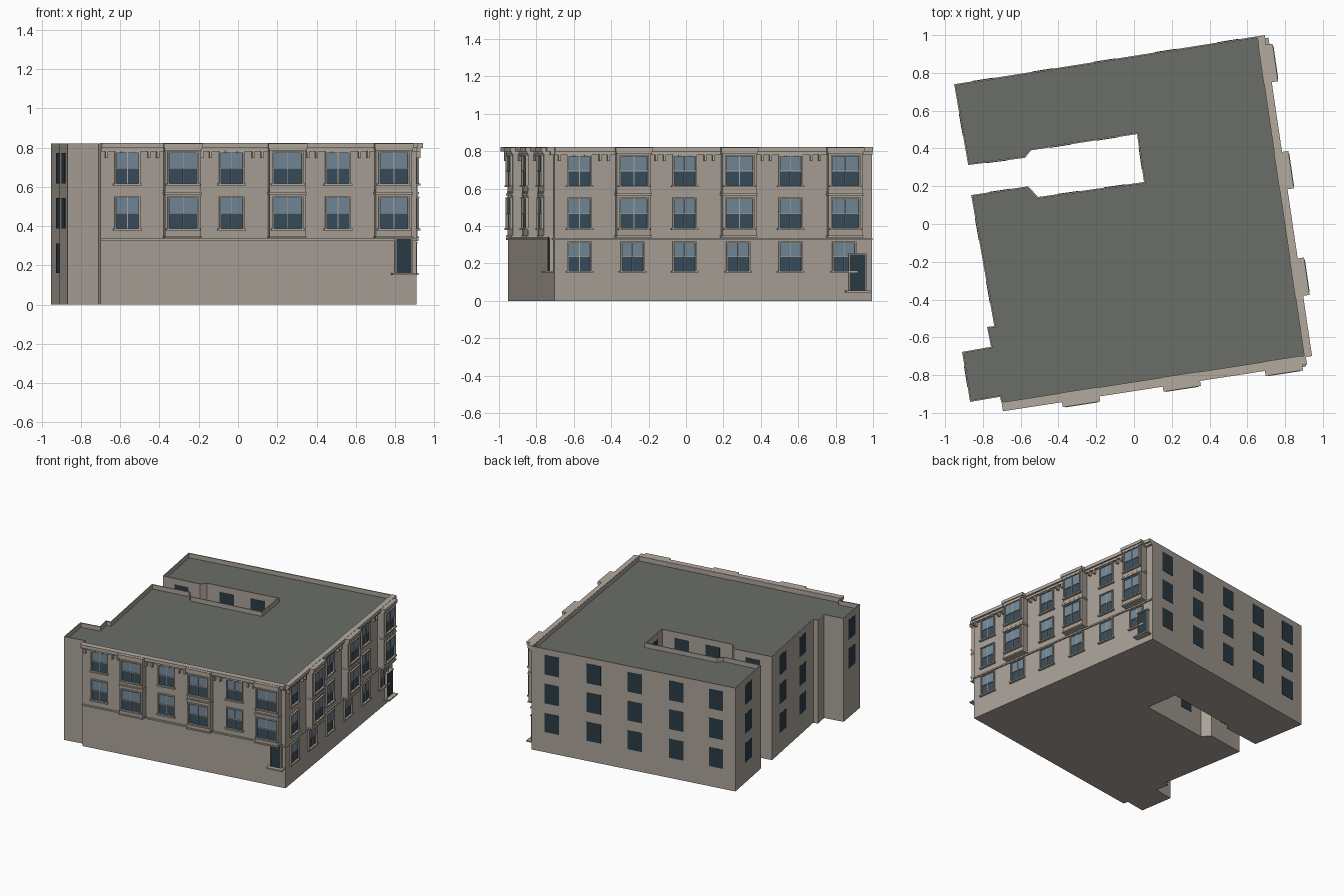
import bpy, bmesh
from mathutils import Vector

if "Cube" in bpy.data.objects:
    bpy.data.objects.remove(bpy.data.objects["Cube"])

def mat(name, r, g, b):
    m = bpy.data.materials.new(name)
    m.diffuse_color = (r, g, b, 1)
    m.use_nodes = True
    m.node_tree.nodes["Principled BSDF"].inputs["Base Color"].default_value = m.diffuse_color
    return m

WALL = mat("wall_stone", 0.40, 0.355, 0.31)
TRIM = mat("trim_stone", 0.45, 0.40, 0.34)
ROOF = mat("roof_grey", 0.145, 0.155, 0.135)
GLASS_UP = mat("glass_upper", 0.17, 0.25, 0.32)
GLASS_LOW = mat("glass_lower", 0.04, 0.075, 0.11)
DARK = mat("glass_dark", 0.024, 0.045, 0.06)

H, ROOF_Z = 0.82, 0.785
FLOORS = [(0.16, 0.31), (0.388, 0.543), (0.617, 0.772)]

# footprint, counter-clockwise from the front left corner
PTS = [(-0.70, -0.952), (0.91, -0.704), (0.66, 0.995), (-0.952, 0.74),
       (-0.878, 0.312), (-0.577, 0.35), (-0.545, 0.39), (0.016, 0.476),
       (0.053, 0.222), (-0.508, 0.143), (-0.56, 0.20), (-0.862, 0.153),
       (-0.74, -0.54), (-0.778, -0.545), (-0.757, -0.65), (-0.91, -0.677),
       (-0.868, -0.942), (-0.71, -0.915)]

parts = {}

def part(name, material):
    if name not in parts:
        parts[name] = (bmesh.new(), material)
    return parts[name][0]

def finish(name, bm, mats):
    bmesh.ops.recalc_face_normals(bm, faces=bm.faces[:])
    me = bpy.data.meshes.new(name)
    bm.to_mesh(me)
    bm.free()
    for m in mats:
        me.materials.append(m)
    ob = bpy.data.objects.new(name, me)
    bpy.context.collection.objects.link(ob)

class Side:
    """Wall frame: u along the wall, v outward, z up."""
    def __init__(self, i):
        a, b = Vector(PTS[i]), Vector(PTS[(i + 1) % len(PTS)])
        self.o, self.len = a, (b - a).length
        self.d = (b - a).normalized()
        self.n = Vector((self.d.y, -self.d.x))

    def box(self, name, material, u0, u1, v0, v1, z0, z1):
        bm = part(name, material)
        vs = []
        for z in (z0, z1):
            for u, v in ((u0, v0), (u1, v0), (u1, v1), (u0, v1)):
                p = self.o + self.d * u + self.n * v
                vs.append(bm.verts.new((p.x, p.y, z)))
        for f in ((3, 2, 1, 0), (4, 5, 6, 7), (0, 1, 5, 4),
                  (1, 2, 6, 5), (2, 3, 7, 6), (3, 0, 4, 7)):
            bm.faces.new([vs[k] for k in f])

def sash_window(s, pre, u, v, w, z0, z1):
    h, zm, t = w / 2, (z0 + z1) / 2, 0.008
    s.box(pre + "_lower_glass", GLASS_LOW, u - h, u + h, v - .004, v + .002, z0, zm)
    s.box(pre + "_upper_glass", GLASS_UP, u - h, u + h, v - .004, v + .004, zm, z1)
    fr = pre + "_window_frames"
    for e in (-1, 1):
        c = u + e * h
        s.box(fr, TRIM, c - t / 2, c + t / 2, v - .004, v + .012, z0, z1)
    s.box(fr, TRIM, u - .002, u + .002, v, v + .007, z0, z1)
    s.box(fr, TRIM, u - h, u + h, v, v + .008, zm - .002, zm + .002)
    s.box(fr, TRIM, u - h - t / 2, u + h + t / 2, v - .004, v + .014, z1, z1 + .008)
    s.box(pre + "_window_sills", TRIM, u - h - .012, u + h + .012, v - .004, v + .018, z0 - .01, z0)

def bay(s, pre, u):
    h, d = 0.0925, 0.052
    s.box(pre + "_bays", WALL, u - h, u + h, -.01, d, 0.345, 0.80)
    # mouldings at the foot, between the floors and at the top
    for z, hh, out in ((0.338, .010, .008), (0.562, .012, .008), (0.578, .006, .004),
                       (0.785, .012, .008), (0.797, .023, .015)):
        s.box(pre + "_bay_mouldings", TRIM, u - h - out / 2, u + h + out / 2, -.01, d + out, z, z + hh)
    for z0, z1 in FLOORS[1:]:
        sash_window(s, pre + "_bay", u, d, 0.15, z0, z1)

def door(s, pre, u0, u1, z0, z1):
    s.box(pre + "_door", DARK, u0, u1, -.01, .018, z0, z1)
    for c in (u0, u1):
        s.box(pre + "_door_frame", TRIM, c - .003, c + .003, -.01, .022, z0, z1)
    s.box(pre + "_door_frame", TRIM, u0 - .005, u1 + .005, -.01, .026, z1, z1 + .008)
    s.box(pre + "_door_step", TRIM, u0 - .02, u1 + .02, -.01, .05, z0 - .01, z0)

# body with sunken roof behind a thin parapet
bm = bmesh.new()
base = bm.faces.new([bm.verts.new((x, y, 0)) for x, y in PTS])
r = bmesh.ops.extrude_face_region(bm, geom=[base], use_keep_orig=True)
top = [g for g in r["geom"] if isinstance(g, bmesh.types.BMFace)][0]
bmesh.ops.translate(bm, verts=top.verts[:], vec=(0, 0, H))
bm.normal_update()
bmesh.ops.inset_region(bm, faces=[top], thickness=0.008, use_even_offset=True)
r = bmesh.ops.extrude_face_region(bm, geom=[top])
roof = [g for g in r["geom"] if isinstance(g, bmesh.types.BMFace)][0]
if top.is_valid:
    bm.faces.remove(top)
bmesh.ops.translate(bm, verts=roof.verts[:], vec=(0, 0, ROOF_Z - H))
roof.material_index = 1
finish("building_body", bm, [WALL, ROOF])

# street facades: window spots as fractions of the wall
def facade(i, pre, spots, ground, out):
    s = Side(i)
    for k, f in enumerate(spots):
        u = f * s.len
        if ground:
            sash_window(s, pre, u, 0, 0.122, *FLOORS[0])
        if k % 2:
            bay(s, pre, u)
            continue
        for z0, z1 in FLOORS[1:]:
            sash_window(s, pre, u, 0, 0.122, z0, z1)
        # cornice brackets
        for off in (.03, .11, .155):
            for e in (-1, 1):
                c = u + e * off
                if c < 0.02:
                    continue
                zb = .772 if off < .1 else .748
                s.box(pre + "_brackets", TRIM, c - .006, c + .006, -.005, .024, zb, .785)
    s.box(pre + "_belt_course", TRIM, 0, s.len, -.005, .010, .325, .336)
    s.box(pre + "_cornice", TRIM, 0, s.len, -.005, .020, .780, .797)
    s.box(pre + "_cornice", TRIM, 0, s.len, -.006, out, .797, .822)
    return s

s = facade(0, "front", [(x + .70) / 1.61 for x in (-.564, -.288, -.033, .245, .508, .786)], False, .040)
door(s, "front", .932 * s.len, .984 * s.len, .16, .335)
s = facade(1, "right", [(y + .704) / 1.699 for y in (-.57, -.286, -.008, .278, .559, .845)], True, .033)
door(s, "right", .927 * s.len, .979 * s.len, .055, .246)

# plain windows on the back, wings and courtyard
PLAIN = {2: ("back", (.10, .305, .507, .71, .905), 0),
         3: ("north_wing_end", (.5,), 0),
         4: ("passage_north", (.5,), 0),
         6: ("courtyard_north", (.28, .72), 0),
         7: ("courtyard_end", (.5,), 0),
         8: ("courtyard_south", (.28, .72), 0),
         10: ("passage_south", (.5,), 0),
         11: ("south_wing_end", (.26, .74), 0),
         15: ("annex", (.5,), 1)}
for i, (name, spots, first) in PLAIN.items():
    s = Side(i)
    for f in spots:
        for z0, z1 in FLOORS[first:]:
            u = f * s.len
            s.box(name + "_windows", DARK, u - .057, u + .057, -.004, .002, z0, z1)

for name, (bm, m) in parts.items():
    finish(name, bm, [m])
